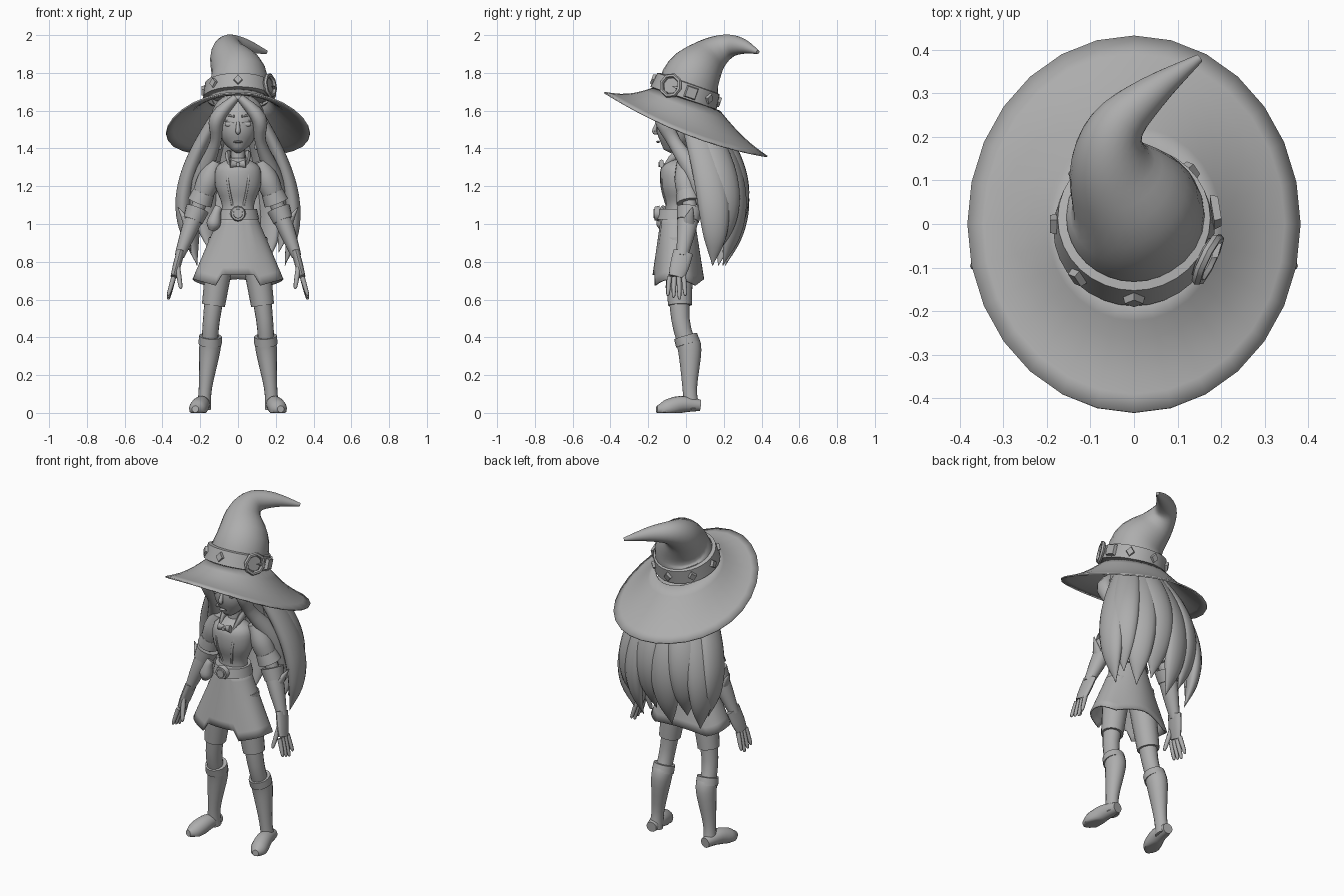
import bpy
import bmesh
from math import sin, cos, pi, radians
from mathutils import Vector, Matrix

if "Cube" in bpy.data.objects:
    bpy.data.objects.remove(bpy.data.objects["Cube"])

clay = bpy.data.materials.new("plain grey")
clay.use_nodes = True
grey = (.42, .42, .42, 1)
clay.diffuse_color = grey
clay.node_tree.nodes["Principled BSDF"].inputs["Base Color"].default_value = grey
parts = []


def finish(name, bm, matrix=Matrix()):
    bmesh.ops.recalc_face_normals(bm, faces=bm.faces)
    mesh = bpy.data.meshes.new(name)
    bm.to_mesh(mesh)
    bm.free()
    mesh.materials.append(clay)
    part = bpy.data.objects.new(name, mesh)
    part.matrix_world = matrix
    bpy.context.collection.objects.link(part)
    parts.append(part)
    return part


def skin(name, rings, caps=True):
    """Join closed rings of points into a surface."""
    bm = bmesh.new()
    loops = [[bm.verts.new(point) for point in ring] for ring in rings]
    count = len(loops[0])
    for lower, upper in zip(loops, loops[1:]):
        for j in range(count):
            k = (j + 1) % count
            bm.faces.new((lower[j], lower[k], upper[k], upper[j]))
    if caps:
        bm.faces.new(loops[0])
        bm.faces.new(loops[-1])
    return finish(name, bm)


def sheet(name, rings):
    """Make an open cloth surface with a little thickness."""
    cloth = skin(name, rings, caps=False)
    cloth.modifiers.new("thickness", "SOLIDIFY").thickness = .008


def smooth_rows(rows, steps=4):
    smoothed = []
    last = len(rows) - 1
    for i in range(last):
        before, start, end, after = rows[max(i - 1, 0)], rows[i], rows[i + 1], rows[min(i + 2, last)]
        for step in range(steps):
            t = step / steps
            smoothed.append(start + (end - before) * t / 2
                            + (before * 2 - start * 5 + end * 4 - after) * t * t / 2
                            + (start * 3 - before - end * 3 + after) * t ** 3 / 2)
    return smoothed + [rows[-1]]


def tube(name, path, widths, depth=1, side=(1, 0, 0), sides=16):
    """Loft ellipses along a smooth path; depth is a share of the width."""
    rows = smooth_rows([Vector((*point, width)) for point, width in zip(path, widths)])
    centres = [row.to_3d() for row in rows]
    rings = []
    for i, (centre, row) in enumerate(zip(centres, rows)):
        along = (centres[min(i + 1, len(rows) - 1)] - centres[max(i - 1, 0)]).normalized()
        across = Vector(side)
        across = (across - along * across.dot(along)).normalized()
        outward = along.cross(across)
        radius = max(row.w, .002)
        ring = []
        for j in range(sides):
            turn = 2 * pi * j / sides
            point = centre + radius * (across * cos(turn) + outward * depth * sin(turn))
            point.z = max(point.z, 0)
            ring.append(point)
        rings.append(ring)
    return skin(name, rings)


def pair(name, path, widths, **options):
    for label, sign in (("left", 1), ("right", -1)):
        mirrored = [(sign * x, y, z) for x, y, z in path]
        tube(f"{label}_{name}", mirrored, widths, **options)


def column(name, y, heights, widths, **options):
    tube(name, [(0, y, z) for z in heights], widths, sides=24, **options)


def between(start, end, *fractions):
    return [start.lerp(end, fraction) for fraction in fractions]


def prism(name, sides, radius, depth, matrix, scale=(1, 1, 1)):
    bm = bmesh.new()
    bmesh.ops.create_cone(bm, cap_ends=True, segments=sides, radius1=radius,
                          radius2=radius * .85, depth=depth)
    bmesh.ops.scale(bm, vec=scale, verts=bm.verts)
    finish(name, bm, matrix)


def ball(name, place, size):
    bm = bmesh.new()
    bmesh.ops.create_uvsphere(bm, u_segments=16, v_segments=10, radius=1)
    bmesh.ops.scale(bm, vec=size, verts=bm.verts)
    finish(name, bm, Matrix.Translation(place))


def turns(count):
    return [2 * pi * j / count for j in range(count)]


# Hat: bent cone, drooping brim, tilted band
tube("hat_cone", [(0, 0, 1.68), (0, .04, 1.79), (-.05, .13, 1.89), (-.04, .22, 1.94),
                  (.04, .3, 1.94), (.15, .38, 1.91)], (.165, .15, .1, .065, .04, .01), sides=24)


def brim_ring(t):
    ring = []
    for turn in turns(28):
        inner = Vector((.165 * cos(turn), .18 * sin(turn), 1.66 - .06 * sin(turn)))
        outer = Vector((.382 * cos(turn), .432 * sin(turn),
                        1.53 - .17 * sin(turn) - .05 * cos(turn) ** 2))
        ring.append(inner.lerp(outer, t) - Vector((0, 0, .02 * sin(pi * t))))
    return ring


sheet("hat_brim", [brim_ring(k / 6) for k in range(7)])

tilt = Matrix.Translation((0, 0, 1.705)) @ Matrix.Rotation(radians(-19), 4, "X")
band_profile = ((.165, -.045), (.185, -.04), (.175, .04), (.155, .045))
skin("hat_band", [[tilt @ Vector((radius * cos(turn), radius * sin(turn), height))
                   for turn in turns(32)] for radius, height in band_profile], caps=False)


def on_band(degrees, radius):
    return (tilt @ Matrix.Rotation(radians(degrees), 4, "Z")
            @ Matrix.Translation((radius, 0, 0)) @ Matrix.Rotation(pi / 2, 4, "Y"))


for i in range(6):
    prism(f"band_stud_{i}", 4, .025, .016, on_band(-90 - 45 * i, .185), scale=(1.2, 1, 1))
bpy.ops.mesh.primitive_torus_add(major_segments=8, minor_segments=6,
                                 major_radius=.056, minor_radius=.012)
buckle = bpy.context.object
buckle.name = "hat_buckle"
buckle.data.materials.append(clay)
buckle.matrix_world = on_band(-27, .19)
parts.append(buckle)
prism("hat_buckle_plate", 8, .05, .012, on_band(-27, .18))
prism("hat_buckle_prong", 4, .03, .014, on_band(-16, .2), scale=(.25, 1, 1))
prism("band_strap_end", 4, .045, .018, on_band(9, .19) @ Matrix.Rotation(pi / 4, 4, "Z"))

# Head and face
tube("head", [(0, -.1, 1.385), (0, -.07, 1.45), (0, -.04, 1.55), (0, -.02, 1.68)],
     (.02, .085, .105, .06), depth=1.05, sides=24)
column("neck", -.03, (1.28, 1.34, 1.43), (.045, .037, .04))
tube("nose", [(0, -.15, 1.54), (0, -.167, 1.49), (0, -.15, 1.48)], (.008, .013, .006), sides=8)
ball("mouth", (0, -.148, 1.435), (.025, .01, .006))
for label, sign in (("left", 1), ("right", -1)):
    ball(f"{label}_eye", (sign * .046, -.138, 1.528), (.024, .01, .014))
    ball(f"{label}_earring", (sign * .095, -.06, 1.41), (.01, .01, .018))
for name, height in (("eyelid", 1.54), ("eyebrow", 1.57)):
    pair(name, [(.02, -.15, height), (.08, -.122, height + .01)], (.006, .004),
         side=(0, 1, 0), sides=8)

# Hair: cap, strands framing the face, and a shell of long locks
ball("hair_cap", (0, 0, 1.57), (.14, .135, .125))
pair("face_strand", [(.01, -.12, 1.67), (.11, -.12, 1.56), (.12, -.06, 1.43),
                     (.2, .07, 1.22), (.25, .1, .98)], (.02, .04, .03, .045, .003), depth=1.2)


def lock_point(turn, t, tip):
    spread = .08 + .21 * sin(2.2 * t)
    back = .14 * sin(1.9 * t) + (.09 + .08 * sin(3.3 * t)) * cos(turn)
    return spread * sin(turn), back, 1.62 + (tip - 1.62) * t


for i in range(8):
    turn = radians(24 * (i - 3.5))
    tip = .78 if i % 2 else .85
    steps = [k / 6 for k in range(7)]
    tube(f"hair_lock_{i}", [lock_point(turn, t, tip) for t in steps],
         [.06 * (1 - t ** 4) * (1 + t) for t in steps], depth=.55, side=(cos(turn), -sin(turn), 0))

# Bodice, collar and bow
column("bodice", -.045, (1, 1.1, 1.2, 1.3, 1.35), (.1, .085, .12, .115, .04), depth=.75)
pair("bodice_seam", [(.06, -.115, 1.29), (.05, -.128, 1.2), (.03, -.103, 1.1)],
     (.006, .006, .006), sides=8)
pair("collar", [(.045, 0, 1.37), (.055, -.06, 1.36), (.04, -.125, 1.29)],
     (.014, .014, .002), depth=1.6, sides=8)
pair("bow", [(0, -.125, 1.315), (.04, -.13, 1.32)], (.008, .014), depth=1.6, side=(0, 1, 0), sides=8)


def facing_front(y, z):
    return Matrix.Translation((0, y, z)) @ Matrix.Rotation(pi / 2, 4, "X")


prism("bow_gem", 6, .014, .02, facing_front(-.135, 1.315))


# Skirt with a recessed front panel and a pointed hem
def skirt_ring(t):
    ring = []
    for j, turn in enumerate(turns(48)):
        off = min(j, 48 - j)
        panel = off < 4
        flare = .93 if panel else 1 + .02 * t * cos(off * pi / 4)
        hem = .73 if panel else .675 + .035 * abs(sin((off - 4) * pi / 14))
        ring.append(((.095 + .15 * t) * sin(turn) * flare,
                     -.047 - (.09 + .05 * t) * cos(turn) * flare, 1.05 + (hem - 1.05) * t))
    return ring


sheet("skirt", [skirt_ring(k / 8) for k in range(9)])

# Belt, buckle and pouch
column("belt", -.047, (1.025, 1.08), (.112, .1), depth=.96)
prism("belt_buckle", 12, .042, .025, facing_front(-.153, 1.055))
prism("belt_buckle_centre", 12, .028, .02, facing_front(-.162, 1.055))
tube("pouch", [(-.105, -.11, 1.085), (-.115, -.12, 1.06), (-.13, -.12, 1), (-.14, -.12, .965)],
     (.022, .025, .037, .015), sides=12)

# Arms, sleeves, gloves and hands
shoulder = Vector((.13, -.01, 1.3))
elbow = Vector((.215, .02, 1.08))
wrist = Vector((.31, -.02, .83))
knuckle = Vector((.34, -.05, .72))
pair("arm", [shoulder, elbow, wrist], (.045, .037, .025))
pair("sleeve", between(shoulder, elbow, -.15, .3, .75), (.035, .06, .052))
pair("sleeve_cuff", between(shoulder, elbow, .6, .85), (.058, .066))
pair("glove", between(elbow, wrist, .1, .5, 1), (.05, .042, .026), depth=1.15)
pair("glove_cuff", between(elbow, wrist, 0, .25), (.063, .053), depth=1.1)
pair("glove_point", [elbow.lerp(wrist, .4), Vector((.318, .035, 1.09))], (.03, .002), depth=1.5)
pair("palm", [*between(wrist, knuckle, -.2, .5), knuckle], (.022, .021, .017), depth=2.4)
for i in range(4):
    across = (i - 1.5) * Vector((0, .025, 0))
    base = knuckle + across
    tip = base + across / 4 + Vector((.03, 0, -.1 - .01 * (i % 3)))
    pair(f"finger_{i}", between(base, tip, 0, .5, .9, 1), (.013, .012, .009, .003), sides=8)
thumb_base = wrist.lerp(knuckle, .4) - Vector((0, .03, 0))
thumb_tip = thumb_base - Vector((.02, .04, .13))
pair("thumb", between(thumb_base, thumb_tip, 0, .5, .9, 1), (.014, .013, .01, .003), sides=8)

# Legs, shorts and boots
hip = Vector((.09, -.04, .85))
knee = Vector((.14, -.03, .5))
calf = Vector((.15, .02, .33))
ankle = Vector((.173, .02, .13))
heel = Vector((.18, .03, .02))
toe = Vector((.226, -.155, .02))
pair("leg", [hip, knee, calf], (.065, .045, .045), depth=1.08)
pair("shorts", between(hip, knee, -.2, .3, .8), (.075, .07, .061), depth=1.03)
pair("boot_cuff", between(knee, calf, .55, .8), (.06, .062), depth=1.05)
pair("boot_shaft", [*between(knee, calf, .65, 1), ankle, heel], (.055, .056, .035, .038), depth=1.1)
instep = heel.lerp(toe, .3) + Vector((0, 0, .025))
pair("boot_foot", [heel + Vector((0, .045, .02)), instep, heel.lerp(toe, .75), toe],
     (.03, .045, .046, .018))

# Smooth shading with sharp edges kept
bpy.ops.object.select_all(action="DESELECT")
for part in parts:
    part.select_set(True)
bpy.context.view_layer.objects.active = parts[0]
bpy.ops.object.shade_smooth_by_angle(angle=radians(45))
